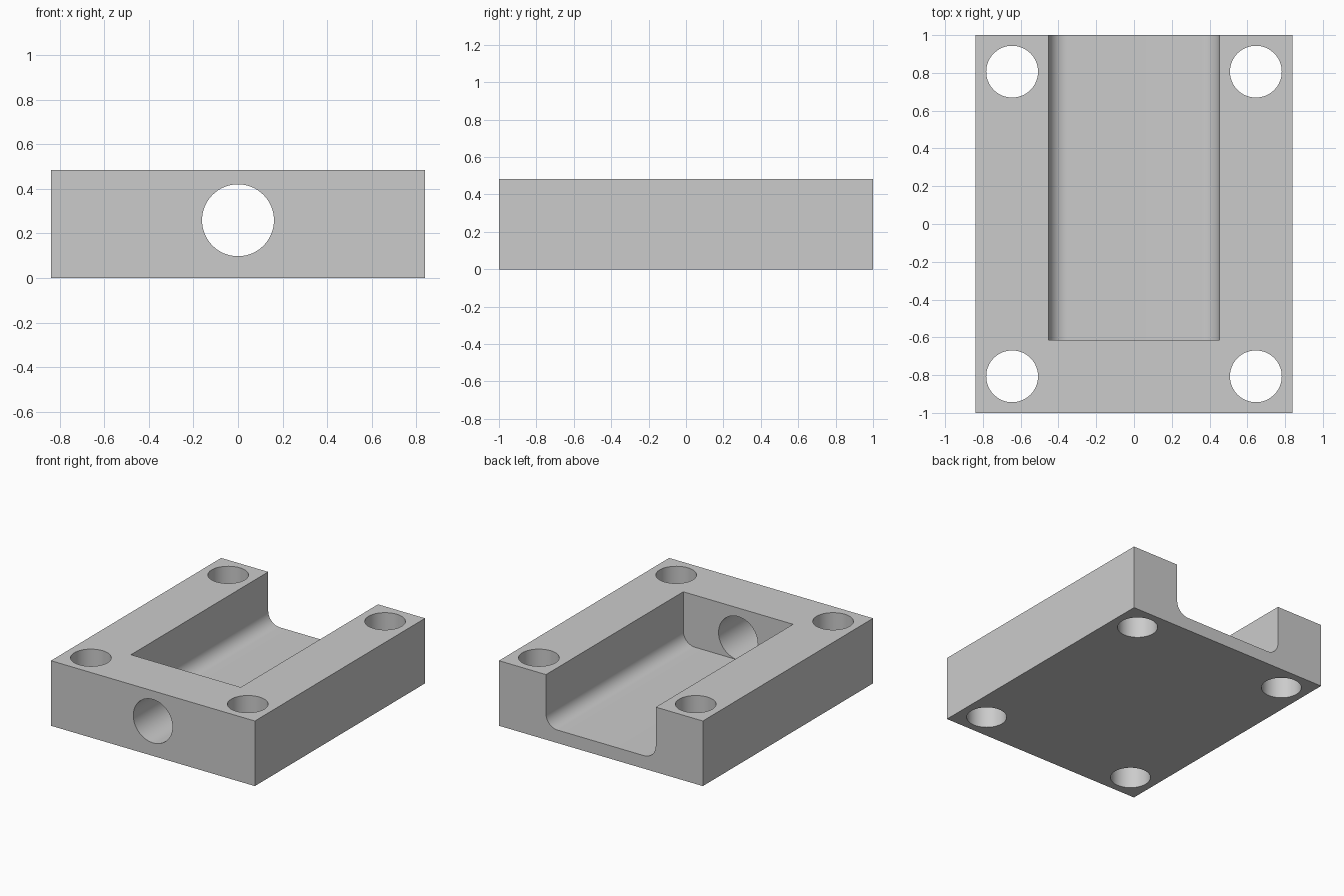
import bpy, bmesh, math
from mathutils import Vector

old = bpy.data.objects.get("Cube")
if old:
    bpy.data.objects.remove(old, do_unlink=True)

U = 1 / 31                      # one design unit: the block is 62 units long
HALF_W, HALF_L, HEIGHT = 26 * U, 31 * U, 15 * U

# Single matte grey
grey = bpy.data.materials.new("plain grey")
grey.use_nodes = True
COLOUR = (0.6, 0.6, 0.6, 1)
grey.diffuse_color = COLOUR
grey.node_tree.nodes["Principled BSDF"].inputs["Base Color"].default_value = COLOUR


def prism(name, profile, direction):
    """Solid made by sweeping a closed planar outline along a vector."""
    bm = bmesh.new()
    face = bm.faces.new([bm.verts.new(p) for p in profile])
    swept = bmesh.ops.extrude_face_region(bm, geom=[face], use_keep_orig=True)
    moved = [g for g in swept["geom"] if isinstance(g, bmesh.types.BMVert)]
    bmesh.ops.translate(bm, verts=moved, vec=Vector(direction))
    bmesh.ops.recalc_face_normals(bm, faces=bm.faces)
    mesh = bpy.data.meshes.new(name)
    bm.to_mesh(mesh)
    bm.free()
    mesh.materials.append(grey)
    obj = bpy.data.objects.new(name, mesh)
    bpy.context.collection.objects.link(obj)
    return obj


def arc(cx, cy, r, start, end, steps):
    """Points along an arc, angles in degrees."""
    angles = [math.radians(start + (end - start) * i / steps) for i in range(steps + 1)]
    return [(cx + r * math.cos(a), cy + r * math.sin(a)) for a in angles]


# Rectangular block
outline = [(-HALF_W, -HALF_L, 0), (HALF_W, -HALF_L, 0), (HALF_W, HALF_L, 0), (-HALF_W, HALF_L, 0)]
block = prism("mounting_block", outline, (0, 0, HEIGHT))

# Channel with rounded floor corners, open at the top and back
half, floor, r = 14 * U, 3 * U, 3 * U
section = [(-half, HEIGHT + 0.1)]
section += arc(-half + r, floor + r, r, 180, 270, 12)
section += arc(half - r, floor + r, r, 270, 360, 12)
section += [(half, HEIGHT + 0.1)]
cutters = [prism("channel_cutter", [(x, -19 * U, z) for x, z in section], (0, 2, 0))]

# Four vertical bolt holes
for sx in (-1, 1):
    for sy in (-1, 1):
        ring = arc(sx * 20 * U, sy * 25 * U, 4.25 * U, 0, 360, 64)[:-1]
        cutters.append(prism("bolt_hole_cutter", [(x, y, -0.1) for x, y in ring], (0, 0, 1)))

# Round port through the front wall, just clear of the channel floor
ring = arc(0, 8.02 * U, 5 * U, 0, 360, 64)[:-1]
cutters.append(prism("front_port_cutter", [(x, -1.1, z) for x, z in ring], (0, 0.6, 0)))

# Cut everything out of the block
bpy.ops.object.select_all(action="DESELECT")
block.select_set(True)
bpy.context.view_layer.objects.active = block
for cutter in cutters:
    cutter.hide_render = True
    mod = block.modifiers.new("cut", "BOOLEAN")
    mod.operation, mod.solver, mod.object = "DIFFERENCE", "EXACT", cutter
    bpy.ops.object.modifier_apply(modifier=mod.name)
    bpy.data.objects.remove(cutter, do_unlink=True)

# Smooth fillets and bores, crisp edges elsewhere
bpy.ops.object.shade_smooth_by_angle(angle=math.radians(30))
